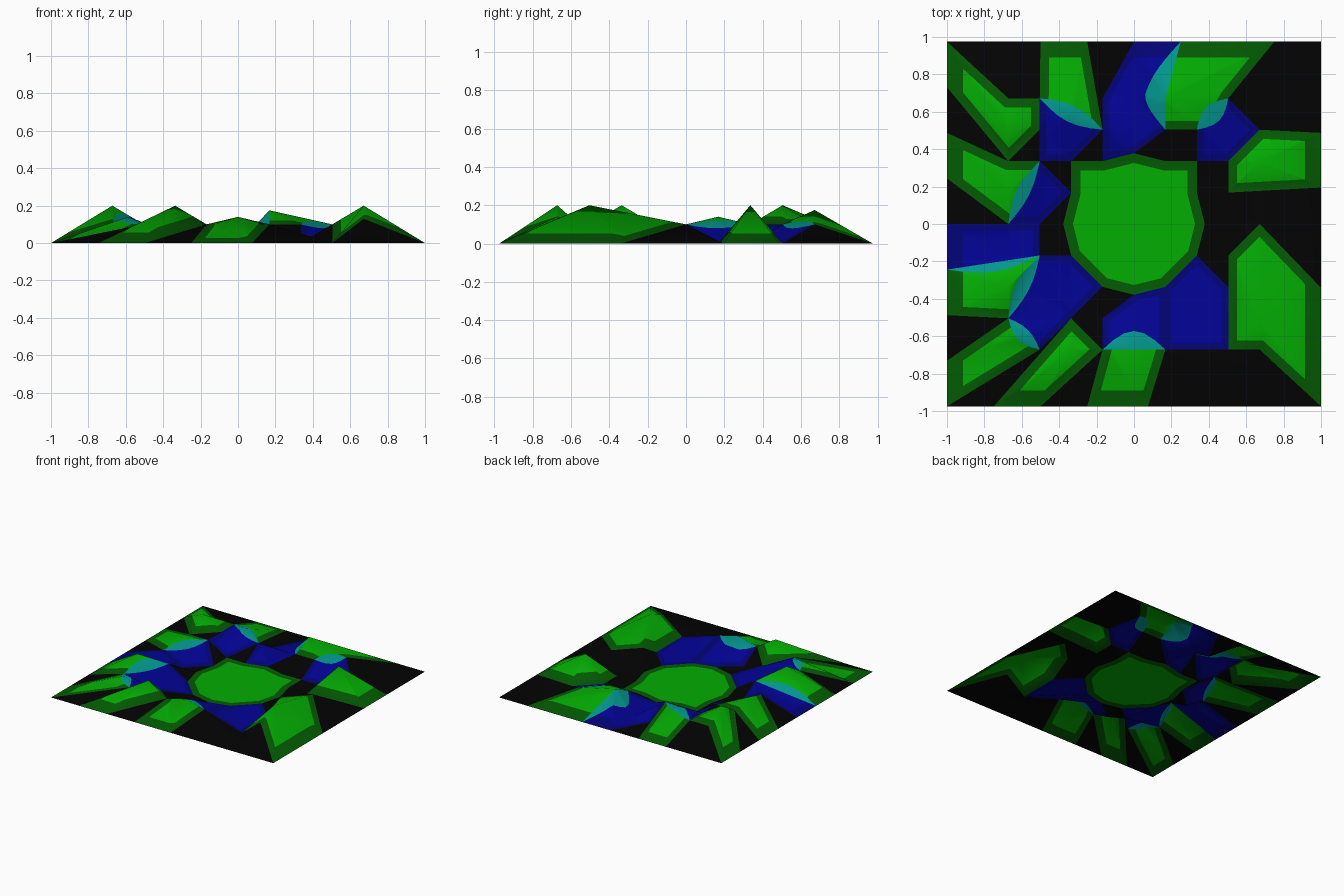
import bpy, math
from mathutils import Vector
from mathutils.geometry import delaunay_2d_cdt

cube = bpy.data.objects.get("Cube")
if cube:
    bpy.data.objects.remove(cube)

STEP = 0.168
HALF = Vector((1.0, 0.975))
PEAK = 0.135
RIM = 0.085


def place(p):
    """Lattice point to plan position; a 5 means the outer border."""
    if max(abs(p[0]), abs(p[1])) < 5:
        return Vector(p) * STEP
    return Vector([max(-1, min(1, c / 4)) * h for c, h in zip(p, HALF)])


# Raised grassy hills, in lattice steps
hills = [
    [(3, -4), (4, -4), (5, -5), (5, -1.4), (4, 0), (3, -1)],
    [(5, 0.8), (5, 2), (4, 3), (3, 2), (3, 1)],
    [(1, 5), (3, 5), (3, 4), (2, 3), (1, 3), (1, 4)],
    [(-2, 5), (-1, 5), (-1, 3), (-3, 4)],
    [(-5, 5), (-4, 4), (-3, 4), (-3, 3), (-4, 2), (-5, 3)],
    [(-5, 2), (-4, 2), (-3, 2), (-4, 0), (-5, 1)],
    [(-5, -1), (-3, -1), (-4, -3), (-5, -2)],
    [(-5, -5), (-5, -3), (-4, -3), (-3, -4)],
    [(-3, -5), (-2, -5), (-1, -4), (-2, -3)],
    [(-1, -5), (0.3, -5), (1, -4), (-1, -4)],
]
# Water patches, each with the reach of its shallows into water and hill
ponds = [
    (0.0, 0.05, [(-5, 0), (-3, 0), (-3, -1), (-5, -1)]),
    (0.03, 0.045, [(-3, -1), (-2, -1), (-1, -2), (-3, -4), (-4, -3)]),
    (0.1, 0.0, [(-1, -4), (1, -4), (1, -2), (0, -2.25), (-1, -3)]),
    (0.0, 0.0, [(1, -4), (3, -4), (3, -2), (2, -1), (1, -2)]),
    (0.05, 0.05, [(2, 2), (3, 2), (4, 3), (3, 4), (2, 3)]),
    (0.11, 0.0, [(0, 5), (1, 5), (1, 4), (1, 3), (0, 2.25), (-1, 2), (-1, 4)]),
    (0.045, 0.045, [(-3, 4), (-3, 2), (-2, 2), (-1, 3)]),
    (0.03, 0.04, [(-4, 0), (-3, 2), (-2, 1), (-3, 0)]),
]
# Flat central meadow
meadow = [(0, 2.25), (1, 2), (2, 2), (2, 1), (2.25, 0), (2, -1), (1, -2),
          (0, -2.25), (-1, -2), (-2, -1), (-2.25, 0), (-2, 1), (-2, 2), (-1, 2)]

# Lattice points grouped by height; all others lie on the ground
levels = {
    0.2: [(4, -3), (4, 2), (-4, 3), (-4, -2), (-2, -4)],
    0.175: [(1, 4)],
    0.14: [(0, -4), (-4, 1), (-2, 3.5), (-3.5, -3.5)],
    0.13: [(4, -4)],
    0.1: [(4, 0), (3, -1), (3, 4), (-3, 4), (-4, 4), (-4, 2), (-4, 0), (-3, -1),
          (-1, -4), (1, -4), (-3, -4), (-4, -3), (2, 3), (1, 3), (-1, 3), (-3, 2),
          (-3, 3)],
    0.05: [(-4, -1), (-2, -3)],
    0.0: [(4, 1), (0, 4), (5, 5), (-5, 5), (5, -5), (-5, -5)],
}
raised = [(place(p), z) for z, group in levels.items() for p in group]


def level(p):
    return max([z for q, z in raised if (q - p).length < 0.01], default=0)


def cross(a, b):
    return a.x * b.y - a.y * b.x


def ring_edges(poly):
    return list(zip(poly, poly[1:] + poly[:1]))


def outline(points):
    """Plan outline, always counter-clockwise."""
    poly = [place(p) for p in points]
    if sum(cross(a, b) for a, b in ring_edges(poly)) < 0:
        poly.reverse()
    return poly


def edge_key(a, b):
    return frozenset((round(v.x, 3), round(v.y, 3)) for v in (a, b))


def normal(a, b):
    d = (b - a).normalized()
    return Vector((-d.y, d.x))


def inset(poly, width, open_edges):
    """Move each edge inward: shores stay put, the outer rim moves furthest."""
    lines = []
    for a, b in ring_edges(poly):
        n, mid = normal(a, b), (a + b) / 2
        on_rim = abs(mid.x) > HALF.x - 0.005 or abs(mid.y) > HALF.y - 0.005
        shift = 0 if edge_key(a, b) in open_edges else RIM if on_rim else width
        lines.append((n, n.dot(a) + shift))
    result = []
    for i, p in enumerate(poly):
        (n, c), (m, d) = lines[i - 1], lines[i]
        det = cross(n, m)
        if abs(det) < 0.2:
            result.append(p + m * (d - m.dot(p)))
        else:
            result.append(Vector((c * m.y - d * n.y, n.x * d - m.x * c)) / det)
    return result


def inside(p, poly):
    hit = False
    for a, b in ring_edges(poly):
        if (a.y > p.y) != (b.y > p.y):
            if p.x < a.x + (p.y - a.y) * (b.x - a.x) / (b.y - a.y):
                hit = not hit
    return hit


def triangulate(points, edges):
    return delaunay_2d_cdt(points, edges, [], 0, 0.0005)[:3]


def add_loops(points, edges, loops):
    for loop in loops:
        start = len(points)
        n = len(loop)
        points += loop
        edges += [(start + i, start + (i + 1) % n) for i in range(n)]


hills = [outline(p) for p in hills]
reaches = [p[:2] for p in ponds]
ponds = [outline(p[2]) for p in ponds]
meadow = outline(meadow)

# Shores are raised edges shared by a hill and a pond
hill_keys = {edge_key(a, b) for p in hills for a, b in ring_edges(p)}
shores = {edge_key(a, b) for p in ponds for a, b in ring_edges(p)
          if edge_key(a, b) in hill_keys and max(level(a), level(b)) > 0}

# Curved shallows along the shores; a bend keeps its full width
shallows = []
for pond, (wet, dry) in zip(ponds, reaches):
    sides = ring_edges(pond)
    on_shore = [edge_key(a, b) in shores for a, b in sides]
    for i, (a, b) in enumerate(sides):
        if not on_shore[i]:
            continue
        following = (i + 1) % len(sides)
        bend_in = on_shore[i - 1] and wet > 0.1
        bend_out = on_shore[following] and wet > 0.1
        first, last = (0.5 if bend_in else 0), (0.5 if bend_out else 1)
        n = normal(sides[i - 1][0] if bend_in else a,
                   sides[following][1] if bend_out else b)
        steps = [(a.lerp(b, t / 6), math.sin(math.pi * (first + (last - first) * t / 6)))
                 for t in range(7)]
        shallows.append([p - n * dry * s for p, s in steps]
                        + [p + n * wet * s for p, s in reversed(steps)])

hill_tops = [inset(p, 0.048, shores) for p in hills] + [inset(meadow, 0.05, set())]
deep_water = [inset(p, 0.035, shores) for p in ponds]

# Coarse relief, with ridges running from each peak to its hill's corners
points, edges = [p for p, z in raised], []
for hill in hills:
    for i, (peak, z) in enumerate(raised):
        if z > PEAK and inside(peak, hill):
            for corner in hill:
                if (corner - peak).length > 0.01:
                    edges.append((i, len(points)))
                    points.append(corner)
add_loops(points, edges, hills + ponds + [meadow])
base, base_edges, base_tris = triangulate(points, edges)
relief = [level(p) for p in base]


def height(p):
    best = (-9, 0)
    for i, j, k in base_tris:
        a, b, c = base[i], base[j], base[k]
        area = cross(b - a, c - a)
        if abs(area) < 1e-7:
            continue
        u, v = cross(b - p, c - p) / area, cross(c - p, a - p) / area
        w = 1 - u - v
        best = max(best, (min(u, v, w), u * relief[i] + v * relief[j] + w * relief[k]))
    return max(best[1], 0)


# Cut the colour borders into the relief
points, edges = list(base), list(base_edges)
add_loops(points, edges, shallows + hill_tops + deep_water)
plan, _, tris = triangulate(points, edges)
mesh = bpy.data.meshes.new("terrain")
mesh.from_pydata([(p.x, p.y, height(p)) for p in plan], [], tris)

# Materials, with the ground first
layers = [
    ("dark ground", (0.001, 0.001, 0.001), []),
    ("shallow water", (0.001, 0.31, 0.27), shallows),
    ("bright grass", (0.001, 0.42, 0.001), hill_tops),
    ("dark grass", (0.001, 0.105, 0.001), hills + [meadow]),
    ("deep water", (0.001, 0.001, 0.31), deep_water),
    ("water edge", (0.001, 0.001, 0.19), ponds),
]
for name, colour, _ in layers:
    mat = bpy.data.materials.new(name)
    mat.use_nodes = True
    mat.diffuse_color = (*colour, 1)
    bsdf = mat.node_tree.nodes["Principled BSDF"]
    bsdf.inputs["Base Color"].default_value = (*colour, 1)
    bsdf.inputs["Roughness"].default_value = 1
    mesh.materials.append(mat)

for face in mesh.polygons:
    face.use_smooth = True
    for index, (_, _, zones) in enumerate(layers):
        if any(inside(face.center.xy, zone) for zone in zones):
            face.material_index = index
            break

# Soften the shading across the gentle slopes
up = Vector((0, 0, 1))
mesh.normals_split_custom_set_from_vertices(
    [(v.normal + up).normalized() for v in mesh.vertices])

terrain = bpy.data.objects.new("terrain", mesh)
bpy.context.collection.objects.link(terrain)
